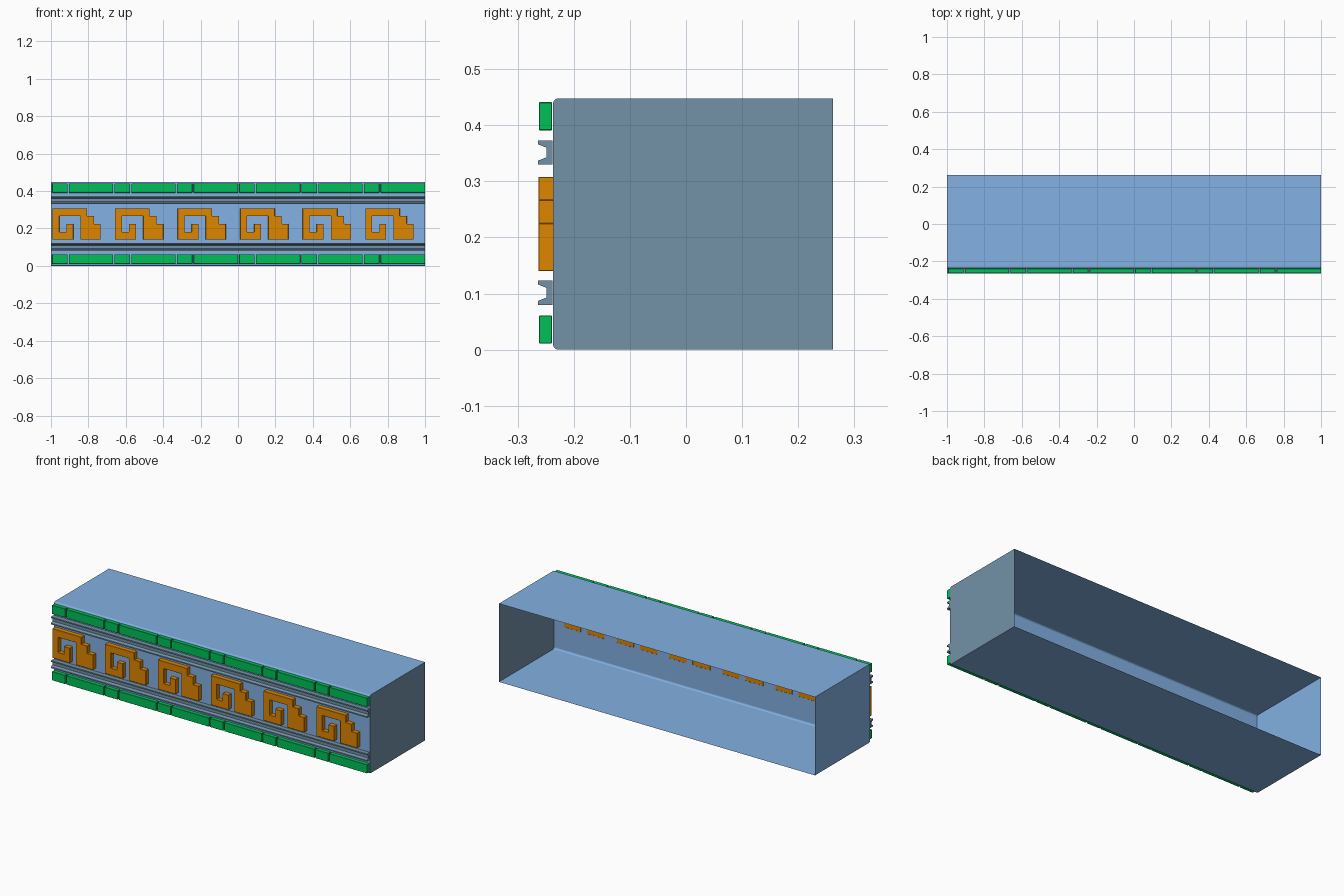
import bpy, bmesh, math

if "Cube" in bpy.data.objects:
    bpy.data.objects.remove(bpy.data.objects["Cube"])

HEIGHT, BACK, WALL, FACE = 0.448, 0.262, -0.237, -0.262
PERIOD = 1 / 3


def material(name, color):
    m = bpy.data.materials.new(name)
    m.diffuse_color = color
    m.use_nodes = True
    m.node_tree.nodes["Principled BSDF"].inputs["Base Color"].default_value = m.diffuse_color
    return m


def prism(name, outline, axis, length, mat, closed=True):
    """Extrude a 3D outline along an axis; an open outline leaves its last side missing."""
    bm = bmesh.new()
    a = [bm.verts.new(p) for p in outline]
    b = []
    for p in outline:
        q = list(p)
        q[axis] += length
        b.append(bm.verts.new(q))
    n = len(a)
    for i in range(n if closed else n - 1):
        j = (i + 1) % n
        bm.faces.new((a[i], a[j], b[j], b[i]))
    bm.faces.new(a[::-1])
    bm.faces.new(b)
    bmesh.ops.recalc_face_normals(bm, faces=bm.faces)
    me = bpy.data.meshes.new(name)
    bm.to_mesh(me)
    bm.free()
    ob = bpy.data.objects.new(name, me)
    bpy.context.collection.objects.link(ob)
    me.materials.append(mat)
    return ob


def soften(ob):
    mod = ob.modifiers.new("soft_edges", 'BEVEL')
    mod.width = 0.001
    mod.segments = 1
    mod.limit_method = 'ANGLE'


green = material("green", (0.0, 0.53, 0.095, 1))
orange = material("orange", (0.74, 0.24, 0.0, 1))
blue = material("blue", (0.23, 0.44, 0.77, 1))
slate = material("slate", (0.17, 0.285, 0.39, 1))

# hollow body, open at the back, with rounded front edges
r = 0.009
arc = [(WALL + r - r * math.sin(t), r - r * math.cos(t))
       for t in (math.radians(30 * k) for k in range(4))]
profile = [(BACK, 0)] + arc + [(y, HEIGHT - z) for y, z in reversed(arc)] + [(BACK, HEIGHT)]
body = prism("body_shell", [(-1, y, z) for y, z in profile], 0, 2, blue, closed=False)

# the right end is slate coloured
body.data.materials.append(slate)
for face in body.data.polygons:
    if face.center.x > 0.99:
        face.material_index = 1

# grooved mouldings above and below the frieze
rail = [(WALL, 0), (FACE - 0.001, 0), (FACE - 0.001, 0.007), (-0.248, 0.013),
        (-0.248, 0.030), (FACE - 0.001, 0.036), (FACE - 0.001, 0.043), (WALL, 0.043)]
for label, z0 in (("lower", 0.080), ("upper", 0.330)):
    prism(label + "_moulding", [(-1, y - 0.0005, z0 + z) for y, z in rail], 0, 2, slate)

# green border of alternating short and long blocks
seat = WALL - 0.002
for label, z0 in (("lower", 0.011), ("upper", 0.391)):
    for i in range(6):
        for kind, start, end in (("short", 0, 0.083), ("long", 0.09, 0.327)):
            x0 = -0.994 + i * PERIOD + start
            x1 = x0 + end - start
            z1 = z0 + 0.05
            soften(prism(f"{label}_{kind}_block_{i + 1}",
                         [(x0, seat, z0), (x1, seat, z0), (x1, seat, z1), (x0, seat, z1)],
                         1, FACE - seat, green))

# orange stepped fret ornaments, just breaking through the wall
fret = [(0, 0.140), (0.112, 0.140), (0.112, 0.225), (0.075, 0.225), (0.075, 0.181),
        (0.037, 0.181), (0.037, 0.267), (0.150, 0.267), (0.150, 0.140), (0.258, 0.140),
        (0.258, 0.225), (0.222, 0.225), (0.222, 0.267), (0.185, 0.267), (0.185, 0.308),
        (0, 0.308)]
for i in range(6):
    x0 = -0.992 + i * 0.3345
    back = WALL + 0.001
    soften(prism(f"stepped_fret_{i + 1}", [(x0 + x, back, z) for x, z in fret],
                 1, FACE - 0.001 - back, orange))
